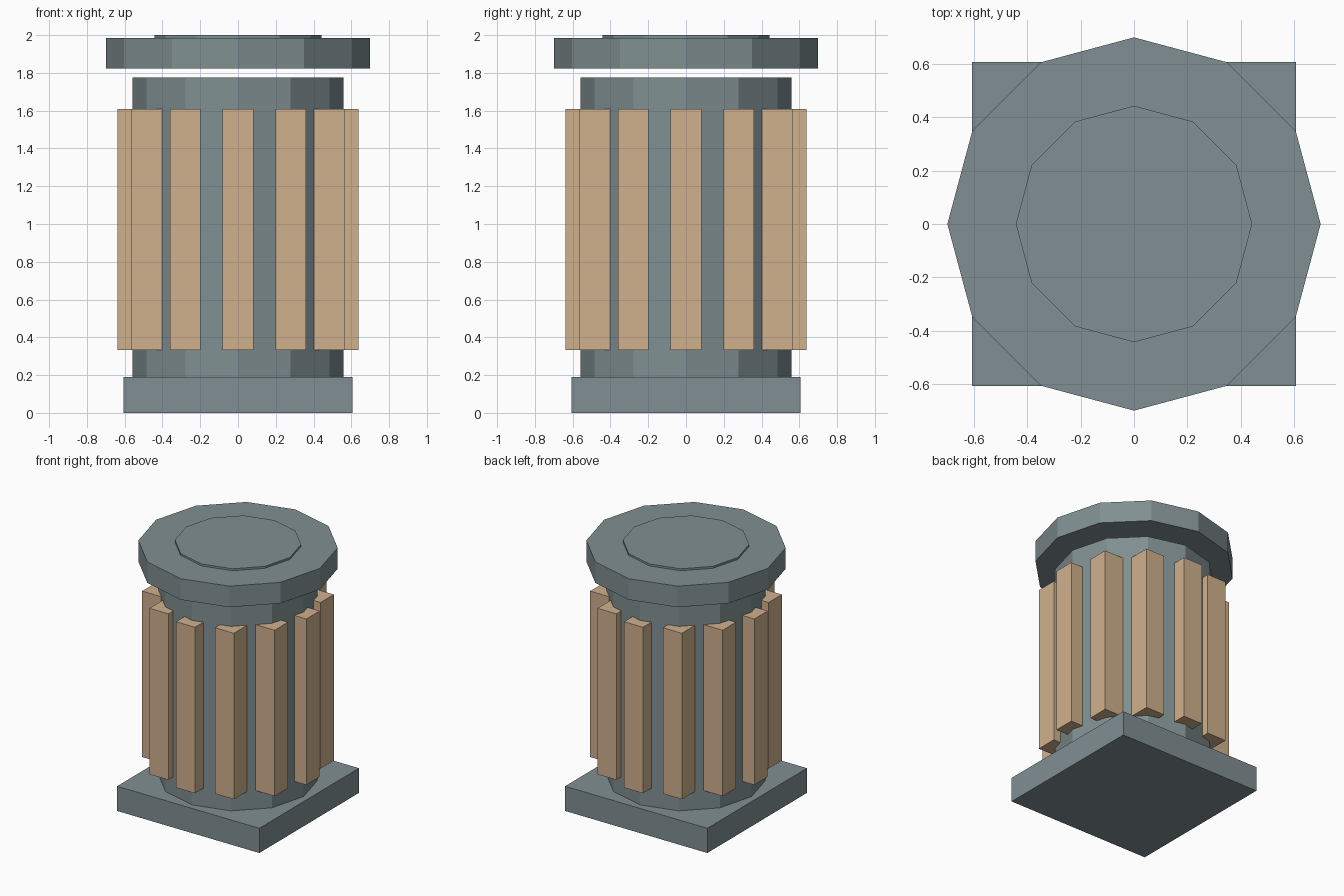
import bpy, math

if "Cube" in bpy.data.objects:
    bpy.data.objects.remove(bpy.data.objects["Cube"])


def material(name, rgb):
    m = bpy.data.materials.new(name)
    m.diffuse_color = (*rgb, 1.0)
    m.use_nodes = True
    m.node_tree.nodes["Principled BSDF"].inputs["Base Color"].default_value = m.diffuse_color
    return m


STONE = material("grey_stone", (0.216, 0.275, 0.287))
WOOD = material("tan_wood", (0.631, 0.440, 0.270))


def prism(name, outline, z0, z1, mat):
    """Flat-shaded vertical prism from a counter-clockwise outline."""
    n = len(outline)
    verts = [(x, y, z) for z in (z0, z1) for x, y in outline]
    faces = [tuple(reversed(range(n))), tuple(range(n, 2 * n))]
    faces += [(i, (i + 1) % n, (i + 1) % n + n, i + n) for i in range(n)]
    mesh = bpy.data.meshes.new(name)
    mesh.from_pydata(verts, [], faces)
    mesh.materials.append(mat)
    obj = bpy.data.objects.new(name, mesh)
    bpy.context.collection.objects.link(obj)
    return obj


def ring(r, n=12):
    return [(r * math.cos(2 * math.pi * i / n), r * math.sin(2 * math.pi * i / n))
            for i in range(n)]


def square(h, cx=0.0, cy=0.0):
    return [(cx - h, cy - h), (cx + h, cy - h), (cx + h, cy + h), (cx - h, cy + h)]


# Square foot and twelve-sided drum
prism("base_slab", square(0.606), 0.0, 0.19, STONE)
prism("drum", ring(0.558), 0.19, 1.775, STONE)

# Lid floating just above the drum, with a thin raised disc
prism("lid", ring(0.698), 1.823, 1.985, STONE)
prism("lid_disc", ring(0.442), 1.985, 2.0, STONE)

# Slats, one on each drum corner, all square to the axes
for i, (x, y) in enumerate(ring(0.558)):
    prism(f"slat_{i + 1}", square(0.081, x, y), 0.332, 1.61, WOOD)
